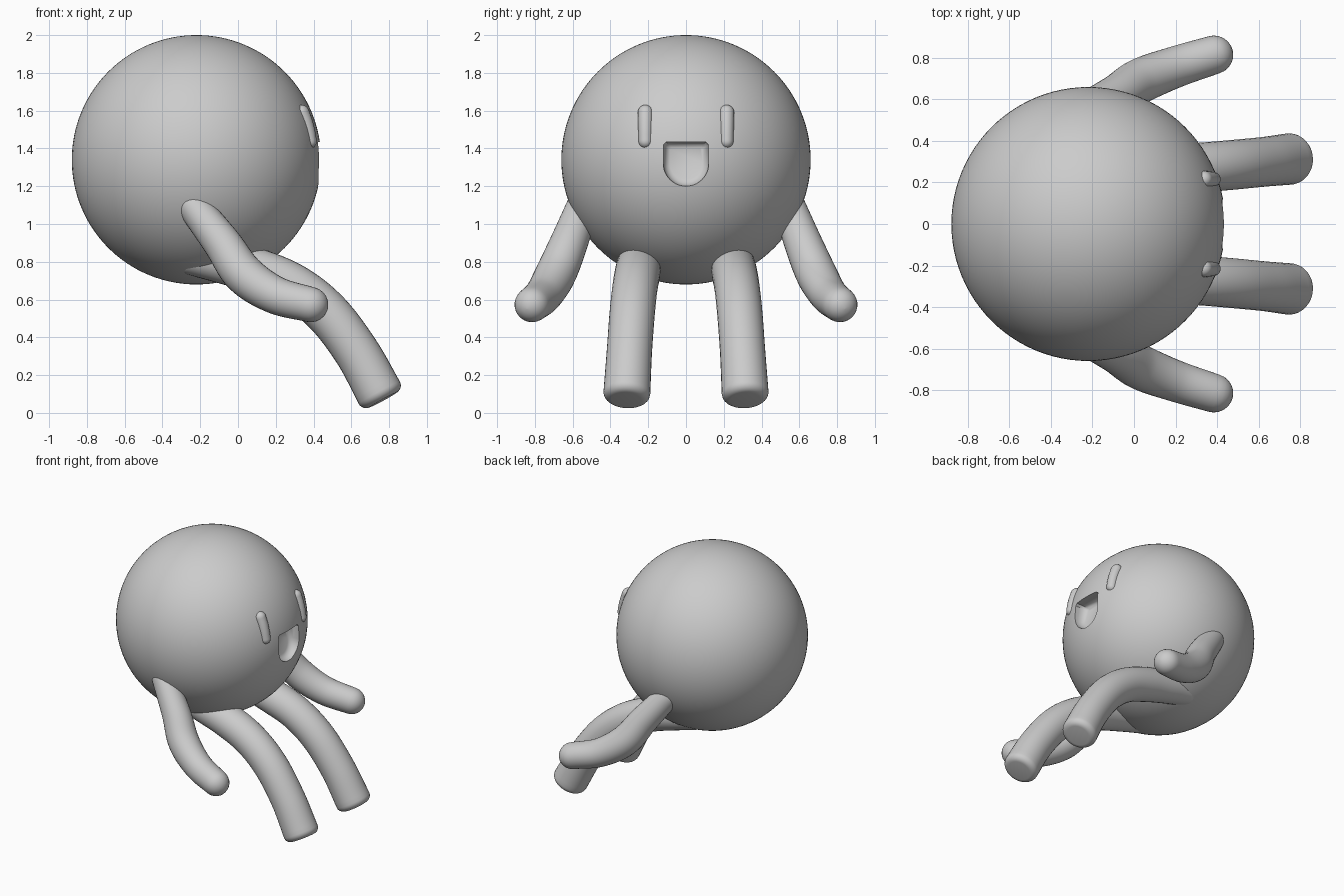
import bpy, bmesh, math
from mathutils import Vector

if "Cube" in bpy.data.objects:
    bpy.data.objects.remove(bpy.data.objects["Cube"])

HEAD_C = Vector((-0.22, 0, 1.34))
HEAD_R = 0.66


def finish(name, bm, angle=35):
    bmesh.ops.recalc_face_normals(bm, faces=bm.faces[:])
    me = bpy.data.meshes.new(name)
    bm.to_mesh(me)
    bm.free()
    ob = bpy.data.objects.new(name, me)
    bpy.context.collection.objects.link(ob)
    smooth(ob, angle)
    return ob


def smooth(ob, angle):
    bpy.ops.object.select_all(action='DESELECT')
    ob.select_set(True)
    bpy.context.view_layer.objects.active = ob
    bpy.ops.object.shade_smooth_by_angle(angle=math.radians(angle))


def spline(pts, steps=8):
    """Catmull-Rom through 4D points (x, y, z, radius)."""
    p = [Vector(q) for q in pts]
    p = [2 * p[0] - p[1]] + p + [2 * p[-1] - p[-2]]
    out = []
    for i in range(1, len(p) - 2):
        a, b, c, d = p[i - 1:i + 3]
        for s in range(steps):
            t = s / steps
            out.append(0.5 * (2 * b + (c - a) * t + (2 * a - 5 * b + 4 * c - d) * t * t
                              + (3 * b - a - 3 * c + d) * t ** 3))
    return out + [p[-2]]


def tube(name, pts, cap=1.0, sides=32):
    """Swept round tube; cap is the end rounding as a share of the radius."""
    path = spline(pts)
    pos = [q.to_3d() for q in path]
    n = len(path)
    tan = [(pos[min(i + 1, n - 1)] - pos[max(i - 1, 0)]).normalized() for i in range(n)]
    arc = [math.radians(a) for a in range(15, 91, 15)]

    def end(i, sign):
        r = path[i][3]
        c = r * cap
        return [(pos[i] + tan[i] * sign * c * math.sin(a), tan[i],
                 max(r - c + c * math.cos(a), r * 0.02)) for a in arc]

    rings = end(0, -1)[::-1] + [(pos[i], tan[i], path[i][3]) for i in range(n)] + end(n - 1, 1)
    bm = bmesh.new()
    loops = []
    for c, t, r in rings:
        u = t.cross(Vector((0, 1, 0))).normalized()
        v = t.cross(u)
        loops.append([bm.verts.new(c + r * (u * math.cos(k) + v * math.sin(k)))
                      for k in (2 * math.pi * j / sides for j in range(sides))])
    for a, b in zip(loops, loops[1:]):
        for j in range(sides):
            k = (j + 1) % sides
            bm.faces.new((a[j], a[k], b[k], b[j]))
    bm.faces.new(loops[0])
    bm.faces.new(loops[-1])
    return finish(name, bm)


# Head
bm = bmesh.new()
bmesh.ops.create_uvsphere(bm, u_segments=96, v_segments=64, radius=HEAD_R)
bmesh.ops.translate(bm, verts=bm.verts[:], vec=HEAD_C)
head = finish("head", bm)

# Mouth: D-shaped recess, deepest at the top
outline = [(0.105, 1.435), (0.118, 1.42), (0.12, 1.32)]
outline += [(0.12 * math.cos(a), 1.32 - 0.12 * math.sin(a))
            for a in (math.pi * k / 20 for k in range(1, 20))]
outline += [(-0.12, 1.32), (-0.118, 1.42), (-0.105, 1.435)]
bm = bmesh.new()
cz = 1.33
layers = []
for shrink, depth in ((1, 0.6), (1, 0.405), (0.96, 0.38), (0.86, 0.36), (0.72, 0.35)):
    layers.append([bm.verts.new((depth + (0 if depth > 0.5 else 0.16 * (cz - z)),
                                 y * shrink, cz + (z - cz) * shrink)) for y, z in outline])
for a, b in zip(layers, layers[1:]):
    for j in range(len(a)):
        k = (j + 1) % len(a)
        bm.faces.new((a[j], a[k], b[k], b[j]))
bm.faces.new(layers[0])
bm.faces.new(layers[-1])
cutter = finish("mouth_cutter", bm)
cutter.hide_render = True
mod = head.modifiers.new("mouth", 'BOOLEAN')
mod.operation = 'DIFFERENCE'
mod.solver = 'EXACT'
mod.object = cutter
bpy.context.view_layer.objects.active = head
bpy.ops.object.modifier_move_to_index(modifier="mouth", index=0)
bpy.ops.object.modifier_apply(modifier="mouth")
bpy.data.objects.remove(cutter)
smooth(head, 35)

for side, s in (("left", 1), ("right", -1)):
    # Eyes: small capsules hugging the head
    pts = []
    for z in (1.437, 1.49, 1.54, 1.59):
        y = 0.215
        x = HEAD_C.x + math.sqrt(HEAD_R ** 2 - y * y - (z - HEAD_C.z) ** 2)
        pts.append((x - 0.015, s * y, z, 0.036 + 0.03 * (z - 1.437)))
    tube(side + "_eye", pts, sides=20)

    # Arms
    tube(side + "_arm", [(-0.24, s * 0.545, 1.10, 0.085), (-0.085, s * 0.62, 0.90, 0.1),
                         (0.03, s * 0.69, 0.735, 0.108), (0.195, s * 0.755, 0.625, 0.1),
                         (0.385, s * 0.815, 0.573, 0.093)])

    # Legs
    tube(side + "_leg", [(-0.25, s * 0.245, 0.83, 0.10), (-0.1, s * 0.25, 0.80, 0.11),
                         (0.1, s * 0.255, 0.75, 0.12), (0.3, s * 0.27, 0.665, 0.12),
                         (0.475, s * 0.285, 0.525, 0.12), (0.63, s * 0.30, 0.32, 0.12),
                         (0.748, s * 0.313, 0.107, 0.124)], cap=0.35)
